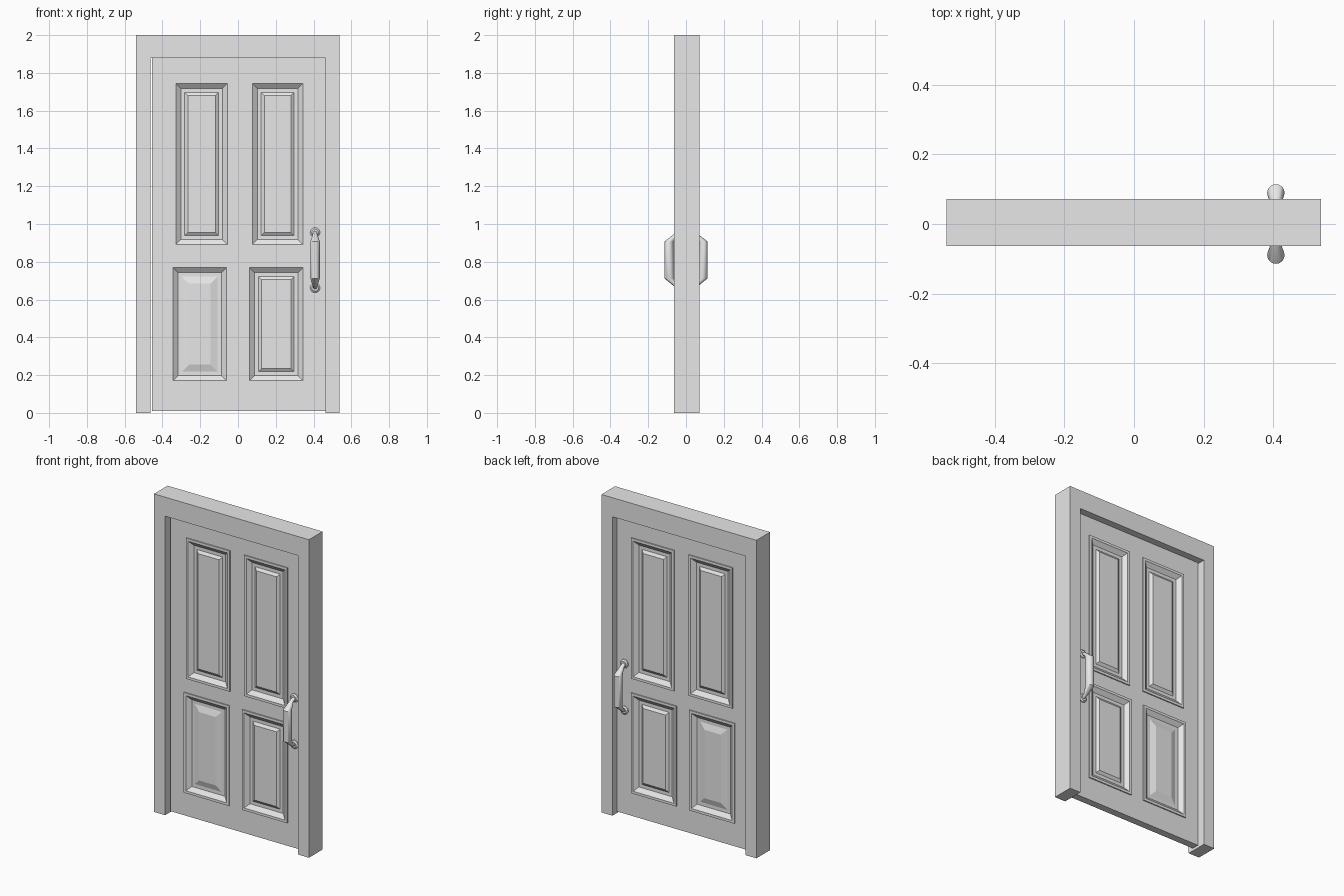
import bpy, bmesh, math

if "Cube" in bpy.data.objects:
    bpy.data.objects.remove(bpy.data.objects["Cube"])

grey = bpy.data.materials.new("light grey")
grey.diffuse_color = (0.8, 0.8, 0.8, 1)
grey.use_nodes = True
grey.node_tree.nodes["Principled BSDF"].inputs["Base Color"].default_value = grey.diffuse_color


def finish(name, bm, smooth=False):
    bmesh.ops.remove_doubles(bm, verts=bm.verts, dist=1e-5)
    bmesh.ops.recalc_face_normals(bm, faces=bm.faces)
    me = bpy.data.meshes.new(name)
    bm.to_mesh(me)
    bm.free()
    ob = bpy.data.objects.new(name, me)
    bpy.context.collection.objects.link(ob)
    me.materials.append(grey)
    if smooth:
        bpy.context.view_layer.objects.active = ob
        ob.select_set(True)
        bpy.ops.object.shade_smooth_by_angle(angle=math.radians(35))
        ob.select_set(False)
    return ob


# door frame: an upside-down U profile extruded in depth
bm = bmesh.new()
outline = [(-.54, 0), (-.54, 2), (.538, 2), (.538, 0), (.462, 0), (.462, 1.88), (-.463, 1.88), (-.463, 0)]
face = bm.faces.new([bm.verts.new((x, -.0635, z)) for x, z in outline])
ext = bmesh.ops.extrude_face_region(bm, geom=[face])["geom"]
bmesh.ops.translate(bm, vec=(0, .135, 0), verts=[v for v in ext if isinstance(v, bmesh.types.BMVert)])
finish("door_frame", bm)

# door leaf: flat cells around the panels, stepped rings inside each panel
X0, X1, Z0, Z1 = -.455, .462, .01, 1.88
YC, HALF = .004, .023
# x0, x1, z0, z1, inset of the raised field
panels = [(-.345, -.04, .875, 1.76, .08), (.06, .36, .875, 1.76, .08),
          (-.36, -.045, .155, .785, .10), (.045, .36, .155, .785, .08)]
xs = sorted({X0, X1} | {p[i] for p in panels for i in (0, 1)})
zs = sorted({Z0, Z1} | {p[i] for p in panels for i in (2, 3)})


def in_panel(x, z):
    return any(p[0] < x < p[1] and p[2] < z < p[3] for p in panels)


bm = bmesh.new()


def quad(pts):
    bm.faces.new([bm.verts.new(p) for p in pts])


for s in (-1, 1):
    y = YC + s * HALF
    for a, b in zip(xs, xs[1:]):
        for c, d in zip(zs, zs[1:]):
            if not in_panel((a + b) / 2, (c + d) / 2):
                quad([(a, y, c), (b, y, c), (b, y, d), (a, y, d)])
# edges of the leaf
ya, yb = YC - HALF, YC + HALF
for a, b in zip(xs, xs[1:]):
    for z in (Z0, Z1):
        quad([(a, ya, z), (b, ya, z), (b, yb, z), (a, yb, z)])
for c, d in zip(zs, zs[1:]):
    for x in (X0, X1):
        quad([(x, ya, c), (x, yb, c), (x, yb, d), (x, ya, d)])
bmesh.ops.remove_doubles(bm, verts=bm.verts, dist=1e-5)
bmesh.ops.recalc_face_normals(bm, faces=bm.faces)
for f in bm.faces:  # surface normals point out of the leaf
    f.normal_update()
    c = f.calc_center_median()
    out = f.normal.y * (c.y - YC) + f.normal.x * c.x + f.normal.z * (c.z - .95)
    if out < 0 and abs(f.normal.y) < .5 or abs(f.normal.y) > .5 and f.normal.y * (c.y - YC) < 0:
        f.normal_flip()
me_leaf = bm
ob_name = "door_leaf"
finish(ob_name, me_leaf)

# panels: raised moulding, sloped recess and raised field on both sides
names = ["upper_left_panel", "upper_right_panel", "lower_left_panel", "lower_right_panel"]
for name, (x0, x1, z0, z1, field) in zip(names, panels):
    bm = bmesh.new()
    rings = [(0, 0), (0, .007), (.016, .007), (.042, -.014), (.063, -.014), (field, -.002)]
    loops = []
    for s in (-1, 1):
        side = []
        for i, h in rings:
            y = YC + s * (HALF + h)
            side.append([bm.verts.new(p) for p in ((x0 + i, y, z0 + i), (x1 - i, y, z0 + i),
                                                   (x1 - i, y, z1 - i), (x0 + i, y, z1 - i))])
        loops.append(side)
    chain = loops[0][::-1] + loops[1]
    for p, q in zip(chain, chain[1:]):
        for k in range(4):
            n = (k + 1) % 4
            bm.faces.new((p[k], p[n], q[n], q[k]))
    bm.faces.new(chain[0])
    bm.faces.new(chain[-1])
    finish(name, bm)

# pull handles with round base plates, one on each side
N, HX, BAR = 20, .408, .0895
for s, label in ((-1, "front"), (1, "back")):
    bm = bmesh.new()
    wall = YC + s * (HALF - .002)

    def ring(kind, z, r, up=1, y=0):
        vs = []
        for k in range(N):
            a = 2 * math.pi * k / N
            c, w = r * math.cos(a), r * math.sin(a)
            vs.append(bm.verts.new((HX + c, s * (BAR + w), z) if kind == "bar"
                                   else (HX + c, y, z + up * w)))
        return vs

    def loft(rs):
        for p, q in zip(rs, rs[1:]):
            for k in range(N):
                n = (k + 1) % N
                bm.faces.new((p[k], p[n], q[n], q[k]))
        bm.faces.new(rs[0])
        bm.faces.new(rs[-1])

    loft([ring("post", .662, .011, -1, wall), ring("post", .672, .012, -1, s * .05),
          ring("bar", .712, .025), ring("bar", .907, .025),
          ring("post", .945, .012, 1, s * .05), ring("post", .955, .011, 1, wall)])
    for z in (.662, .955):
        loft([ring("post", z, .026, 1, wall), ring("post", z, .026, 1, wall + s * .007),
              ring("post", z, .018, 1, wall + s * .014)])
    finish(label + "_handle", bm, True)
